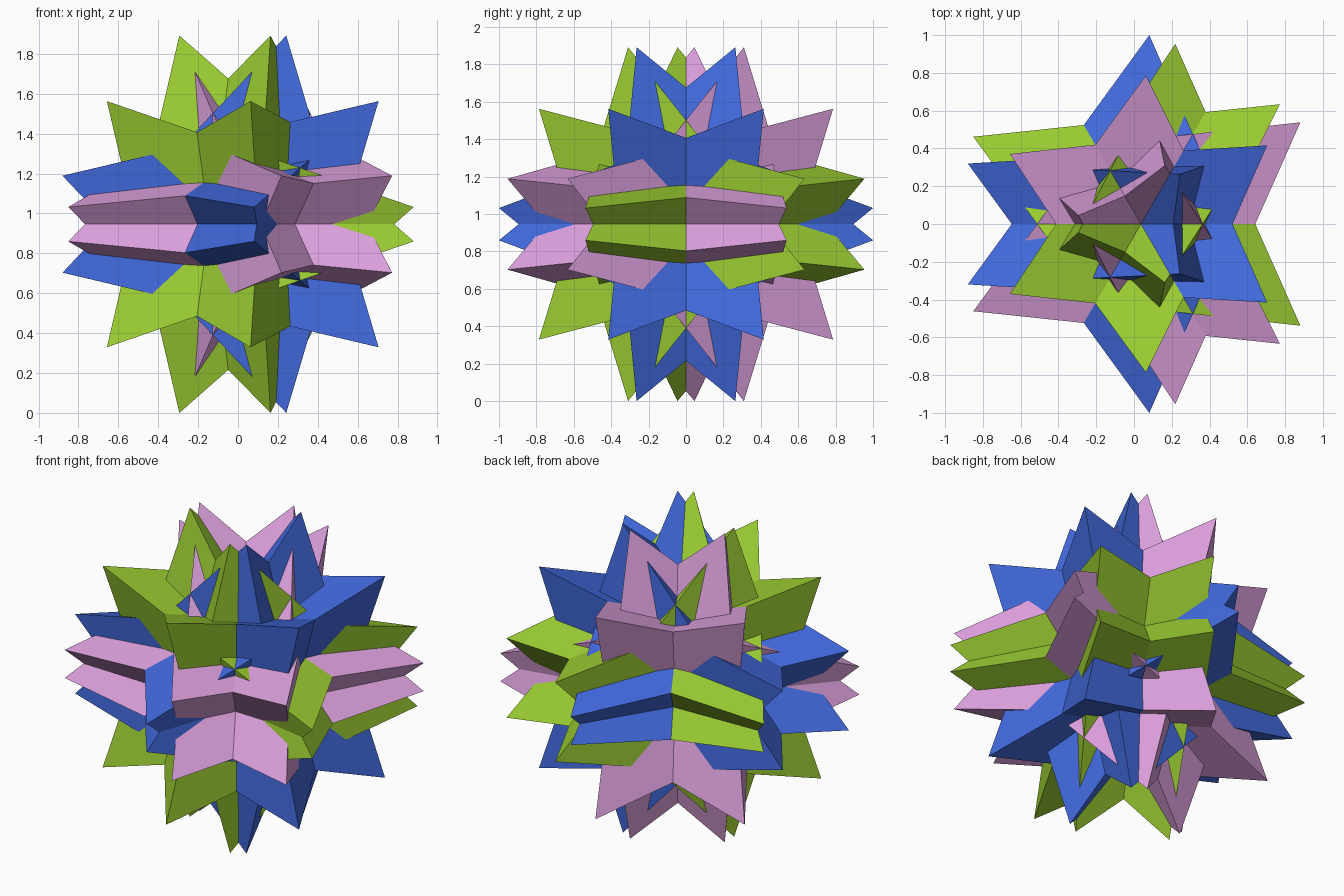
import bpy, bmesh, math
from mathutils import Vector, Matrix

if "Cube" in bpy.data.objects:
    bpy.data.objects.remove(bpy.data.objects["Cube"])

# One tilted regular tetrahedron, corners around its own centre
a = Vector((0.044, 1.0, 0.086))
b = Vector((-0.917, -0.320, 0.243))
d = Vector((0.668, -0.416, 0.617))
corners = [a, b, d, -(a + b + d)]
CENTRE = Vector((0.037, 0.0, 0.946))


def make_material(name, rgb):
    mat = bpy.data.materials.new(name)
    mat.diffuse_color = (*rgb, 1.0)
    mat.use_nodes = True
    mat.node_tree.nodes["Principled BSDF"].inputs["Base Color"].default_value = mat.diffuse_color
    return mat


def star_group(name, turn, mat):
    """Four mirrored tetrahedra, turned about the vertical axis."""
    bm = bmesh.new()
    rot = Matrix.Rotation(math.radians(turn), 3, 'Z')
    for sy in (1, -1):
        for sz in (1, -1):
            vs = [bm.verts.new(rot @ Vector((p.x, p.y * sy, p.z * sz)) + CENTRE)
                  for p in corners]
            for skip in range(4):
                bm.faces.new([v for i, v in enumerate(vs) if i != skip])
    bmesh.ops.recalc_face_normals(bm, faces=bm.faces[:])
    mesh = bpy.data.meshes.new(name)
    bm.to_mesh(mesh)
    bm.free()
    mesh.materials.append(mat)
    obj = bpy.data.objects.new(name, mesh)
    bpy.context.collection.objects.link(obj)


# Three interlocking groups, a third of a turn apart
star_group("blue_tetrahedra", 0, make_material("blue", (0.053, 0.141, 0.72)))
star_group("pink_tetrahedra", 120, make_material("pink", (0.72, 0.352, 0.72)))
star_group("green_tetrahedra", -120, make_material("green", (0.323, 0.60, 0.032)))
